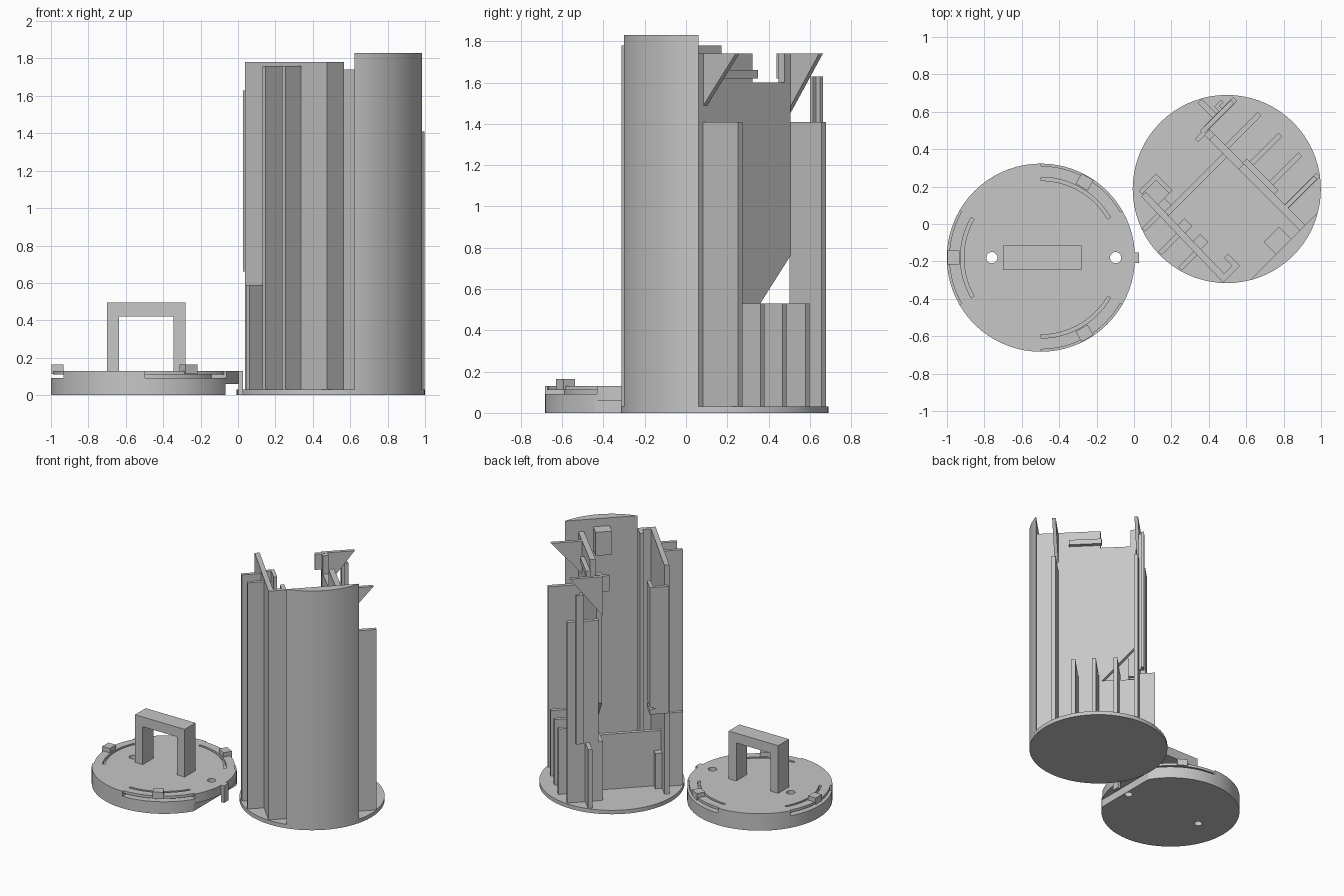
import bpy, bmesh, math
from mathutils import Matrix, Vector

if "Cube" in bpy.data.objects:
    bpy.data.objects.remove(bpy.data.objects["Cube"])

grey = bpy.data.materials.new("grey plastic")
grey.diffuse_color = (0.57, 0.57, 0.57, 1)
grey.use_nodes = True
grey.node_tree.nodes["Principled BSDF"].inputs["Base Color"].default_value = grey.diffuse_color

# Body frame: u runs to the back right, v to the front right
BODY = Matrix.Translation((0.496, 0.187, 0)) @ Matrix(((.7071, .7071, 0, 0), (.7071, -.7071, 0, 0),
                                                      (0, 0, 1, 0), (0, 0, 0, 1)))
LID = Matrix.Translation((-0.498, -0.18, 0))
I = Matrix.Identity(4)


def prism(name, pts, depth, frame=I):
    """Extrude a closed 3D outline along a vector."""
    bm = bmesh.new()
    f = bm.faces.new([bm.verts.new(p) for p in pts])
    ex = bmesh.ops.extrude_face_region(bm, geom=[f])
    bmesh.ops.translate(bm, vec=Vector(depth),
                        verts=[g for g in ex['geom'] if isinstance(g, bmesh.types.BMVert)])
    bm.transform(frame)
    bmesh.ops.recalc_face_normals(bm, faces=bm.faces)
    me = bpy.data.meshes.new(name)
    bm.to_mesh(me)
    bm.free()
    me.materials.append(grey)
    ob = bpy.data.objects.new(name, me)
    bpy.context.collection.objects.link(ob)
    return ob


def box(name, x0, x1, y0, y1, z0, z1, frame=BODY):
    return prism(name, [(x0, y0, z0), (x1, y0, z0), (x1, y1, z0), (x0, y1, z0)], (0, 0, z1 - z0), frame)


def arc(r, a0, a1, n, z, cx=0, cy=0):
    return [(cx + r * math.cos(math.radians(a0 + (a1 - a0) * i / n)),
             cy + r * math.sin(math.radians(a0 + (a1 - a0) * i / n)), z) for i in range(n + 1)]


def disc(name, r, z0, z1, frame, cx=0, cy=0, n=72):
    return prism(name, arc(r, 0, 360, n, z0, cx, cy)[:-1], (0, 0, z1 - z0), frame)


def sector(name, r0, r1, a0, a1, z0, z1, frame):
    return prism(name, arc(r0, a0, a1, 20, z0) + arc(r1, a1, a0, 20, z0), (0, 0, z1 - z0), frame)


def cut(ob, cutter):
    m = ob.modifiers.new("cut", 'BOOLEAN')
    m.operation, m.solver, m.object = 'DIFFERENCE', 'EXACT', cutter
    cutter.hide_render = True
    cutter.hide_set(True)


def smooth(ob):
    bpy.ops.object.select_all(action='DESELECT')
    ob.select_set(True)
    bpy.context.view_layer.objects.active = ob
    bpy.ops.object.shade_smooth_by_angle(angle=math.radians(30))


# ---- Body: base, solid front shell and inner cross panel ----
smooth(disc("base_disc", 0.503, 0, 0.03, BODY))
smooth(prism("front_shell", arc(0.503, 59.5, 120.5, 24, 0.03), (0, 0, 1.80), BODY))
box("cross_panel", -0.32, 0.12, -0.15, -0.12, 0.03, 0.45)
mount = box("shell_mount", -0.06, 0.055, 0.34, 0.434, 1.59, 1.77)
cut(mount, disc("mount_hole", 0.022, 1.5, 1.8, BODY, 0, 0.385, 20))

# ---- Left wall with hooked end, ribs and inner blocks ----
prism("left_wall", [(-0.352, -0.295, 0.03), (-0.317, -0.295, 0.03), (-0.33, 0.34, 0.03),
                    (-0.367, 0.34, 0.03)], (0, 0, 1.75), BODY)
box("left_wall_hook", -0.335, -0.24, 0.31, 0.34, 0.03, 1.78)
box("left_hook_lip", -0.27, -0.24, 0.25, 0.31, 0.03, 1.78)
for v, top in ((-0.16, 0.59), (-0.01, 1.76), (0.125, 1.76)):
    box("left_rib", -math.sqrt(0.245 - v * v), -0.345, v - 0.013, v + 0.013, 0.03, top)
for v in (-0.17, -0.02, 0.10):
    box("left_inner_block", -0.335, -0.27, v - 0.03, v + 0.03, 0.03, 0.30)

# ---- Rear left channel with sloped bottom ----
prism("left_channel_back", [(-0.34, -0.325, 0.66), (-0.21, -0.325, 0.72), (-0.21, -0.325, 1.63),
                            (-0.34, -0.325, 1.63)], (0, 0.025, 0), BODY)
box("left_channel_side", -0.235, -0.21, -0.31, -0.20, 0.72, 1.63)
box("left_channel_foot", -0.335, -0.21, -0.325, -0.20, 0.66, 0.70)

# ---- Right wall, stepped on top and cut away at the lower back ----
prism("right_wall", [(0.12, y, z) for y, z in ((0.44, 0.03), (-0.04, 0.03), (-0.04, 0.48), (-0.29, 0.76),
      (-0.29, 1.74), (-0.25, 1.74), (-0.25, 1.60), (-0.03, 1.60), (-0.03, 1.74), (0.44, 1.74))],
      (0.04, 0, 0), BODY)
box("right_low_wall", 0.12, 0.16, -0.32, -0.04, 0.03, 0.48)
box("right_low_plate", 0.215, 0.245, -0.435, -0.31, 0.03, 0.48)
box("right_wall_rail", 0.155, 0.19, -0.04, 0.20, 1.62, 1.66)
for v, end in ((0.292, 0.40), (-0.308, 0.372)):
    box("right_tall_rib", 0.15, end, v - 0.015, v + 0.015, 0.03, 1.41)
    prism("right_gusset", [(0.12, v - 0.013, 1.74), (0.12, v - 0.013, 1.44), (0.16, v - 0.013, 1.49),
                           (end - 0.02, v - 0.013, 1.74)], (0, 0.026, 0), BODY)
box("right_gusset_root", 0.07, 0.13, -0.31, -0.285, 1.62, 1.74)
for v in (0.147, -0.003, -0.16):
    box("right_low_rib", 0.155, 0.408, v - 0.014, v + 0.014, 0.03, 0.53)

# ---- Rear right guide rail ----
box("right_guide_web", 0.265, 0.285, -0.36, -0.32, 0.49, 1.63)
box("right_guide_flange", 0.265, 0.315, -0.36, -0.34, 0.49, 1.63)

# ---- Lid with holes, flat undercut and three spring clips ----
lid = disc("lid", 0.503, 0, 0.13, LID)
cut(lid, box("undercut", 0.43, 0.6, -0.5, 0.5, -0.1, 0.06, LID))
for x in (-0.262, 0.40):
    cut(lid, disc("lid_hole", 0.03, -0.1, 0.3, LID, x, 0, 24))
for a in (60, 180, 300):
    cut(lid, sector("clip_slot", 0.412, 0.43, a - 30, a + 30, 0.09, 0.2, LID))
    cut(lid, sector("clip_gap", 0.42, 0.56, a - 30, a + 30, 0.092, 0.11, LID))
    cut(lid, sector("clip_relief", 0.49, 0.57, a - 30, a + 30, 0.10, 0.2, LID))
    box("clip_button", 0.435, 0.499, -0.037, 0.037, 0.112, 0.163,
        LID @ Matrix.Rotation(math.radians(a), 4, 'Z'))
smooth(lid)
box("lid_tab", 0.48, 0.525, -0.028, 0.028, 0.06, 0.13, LID)
box("lid_tab_tongue", 0.50, 0.525, -0.028, 0.028, 0, 0.13, LID)

# ---- Handle ----
prism("handle", [(x, -0.065, z) for x, z in ((-0.202, 0.12), (-0.202, 0.495), (0.218, 0.495), (0.218, 0.12),
      (0.153, 0.12), (0.153, 0.42), (-0.137, 0.42), (-0.137, 0.12))], (0, 0.13, 0), LID)
